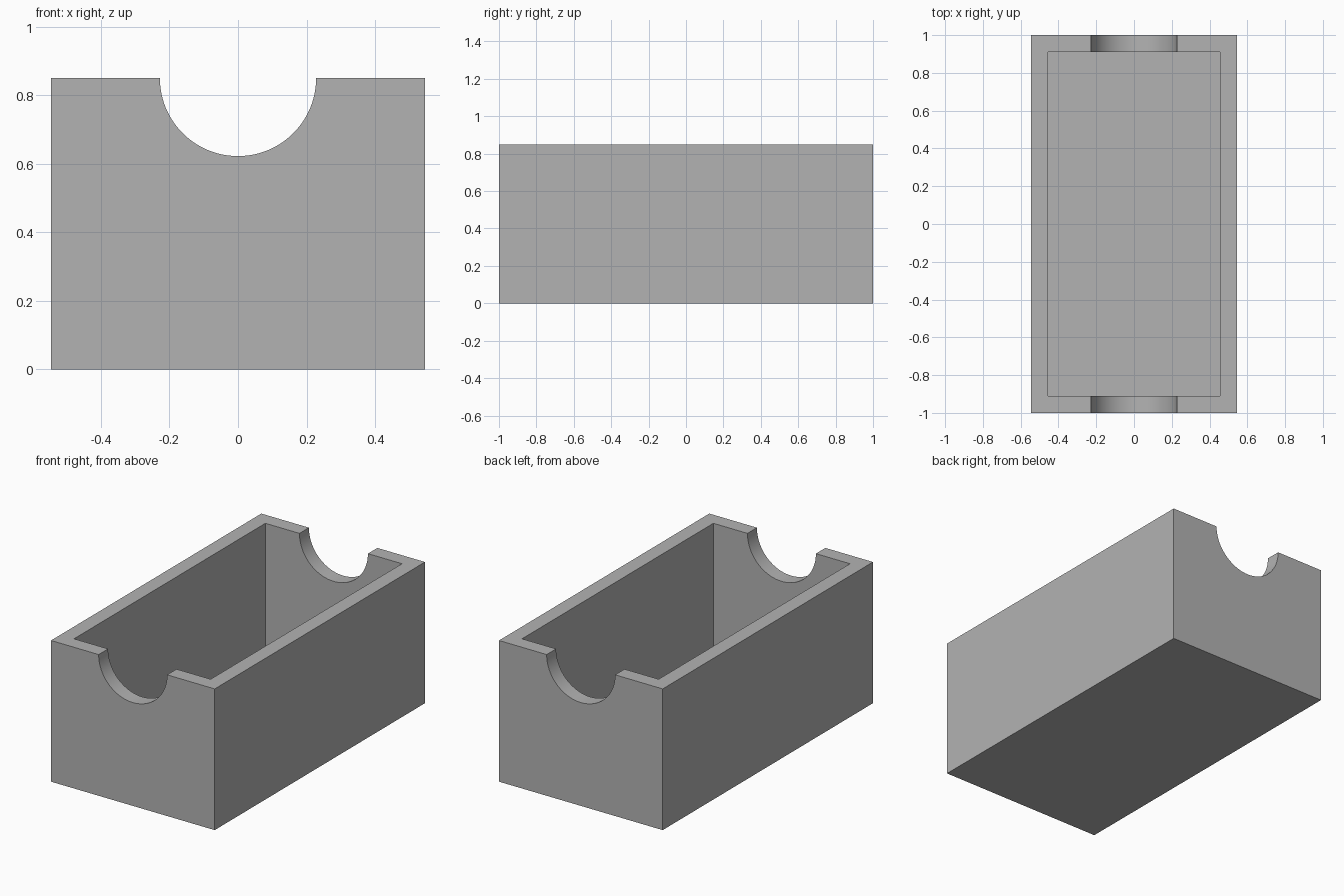
import bpy
import math

default = bpy.data.objects.get("Cube")
if default:
    bpy.data.objects.remove(default, do_unlink=True)

WIDTH, LENGTH, HEIGHT = 1.09, 2.0, 0.85
WALL = 0.09
NOTCH_RADIUS = 0.228


def make_block(name, size, bottom):
    bpy.ops.mesh.primitive_cube_add(size=1, location=(0, 0, bottom + size[2] / 2))
    obj = bpy.context.object
    obj.name = name
    obj.scale = size
    bpy.ops.object.transform_apply(location=True, rotation=False, scale=True)
    return obj


def cut(target, cutter):
    cutter.hide_render = True
    mod = target.modifiers.new(cutter.name, "BOOLEAN")
    mod.operation = "DIFFERENCE"
    mod.solver = "EXACT"
    mod.object = cutter
    bpy.context.view_layer.objects.active = target
    bpy.ops.object.modifier_apply(modifier=mod.name)
    bpy.data.objects.remove(cutter, do_unlink=True)


# Outer body of the open box
box = make_block("open_box", (WIDTH, LENGTH, HEIGHT), 0)

# Hollow interior, open at the top
cut(box, make_block("cavity_cutter", (WIDTH - 2 * WALL, LENGTH - 2 * WALL, HEIGHT), WALL))

# Half-round notches through both end walls
bpy.ops.mesh.primitive_cylinder_add(
    vertices=96, radius=NOTCH_RADIUS, depth=LENGTH + 0.4,
    location=(0, 0, HEIGHT), rotation=(math.pi / 2, 0, 0))
notch = bpy.context.object
notch.name = "notch_cutter"
cut(box, notch)

# Single grey finish
grey = bpy.data.materials.new("plain_grey")
grey.use_nodes = True
colour = (0.45, 0.45, 0.45, 1)
grey.diffuse_color = colour
grey.node_tree.nodes["Principled BSDF"].inputs["Base Color"].default_value = colour
box.data.materials.clear()
box.data.materials.append(grey)

# Smooth notch surfaces with crisp box edges
bpy.ops.object.select_all(action="DESELECT")
box.select_set(True)
bpy.context.view_layer.objects.active = box
bpy.ops.object.shade_smooth_by_angle(angle=math.radians(30))
